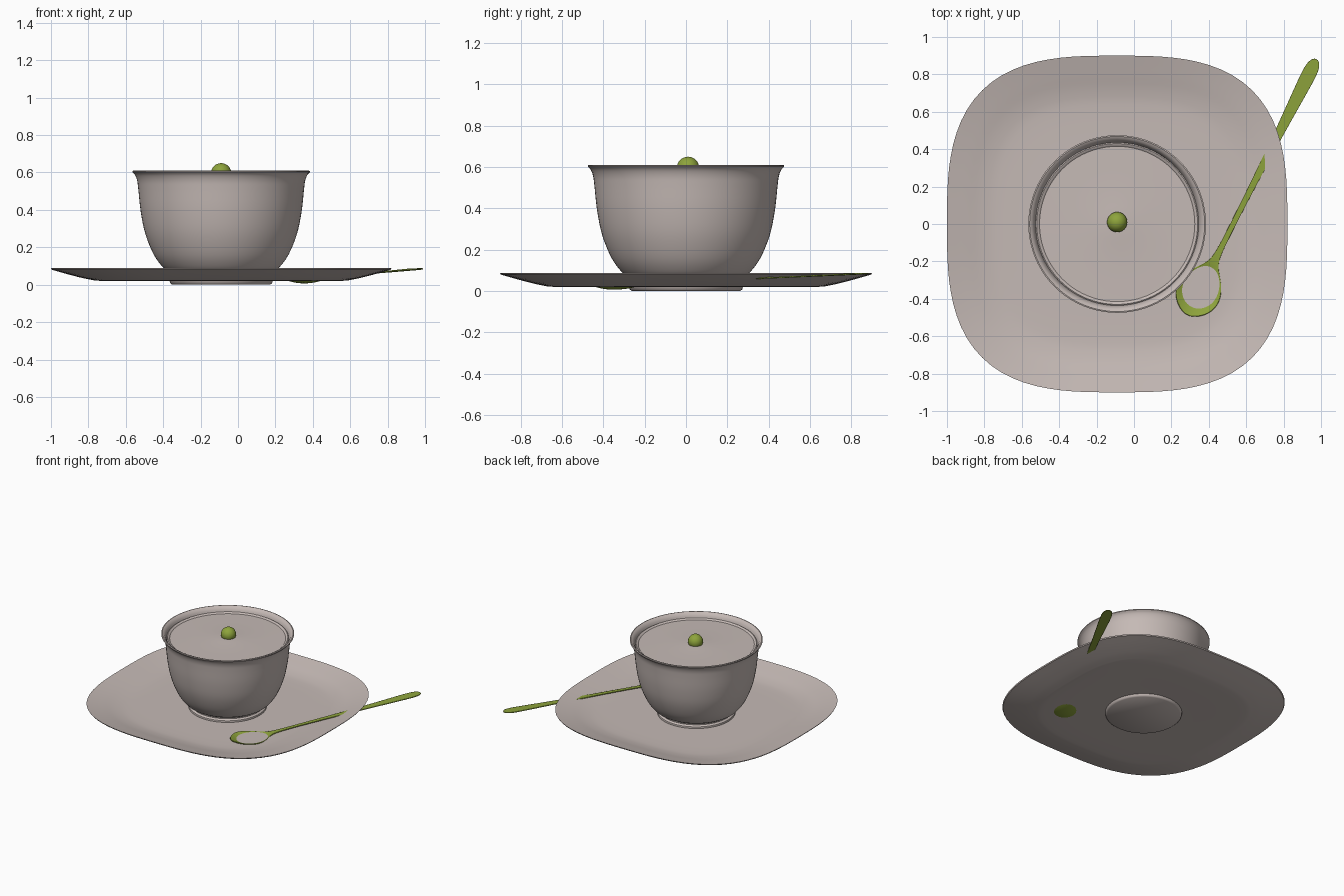
import bpy, bmesh, math
from mathutils import Vector

cube = bpy.data.objects.get("Cube")
if cube:
    bpy.data.objects.remove(cube, do_unlink=True)

CENTRE_X = -0.09


def material(name, rgb):
    m = bpy.data.materials.new(name)
    m.use_nodes = True
    m.diffuse_color = (*rgb, 1)
    m.node_tree.nodes["Principled BSDF"].inputs["Base Color"].default_value = (*rgb, 1)
    return m


porcelain = material("warm grey porcelain", (0.56, 0.49, 0.465))
green = material("leaf green", (0.27, 0.37, 0.045))


def finish(name, bm, mat, angle=40):
    bmesh.ops.recalc_face_normals(bm, faces=bm.faces)
    mesh = bpy.data.meshes.new(name)
    bm.to_mesh(mesh)
    bm.free()
    obj = bpy.data.objects.new(name, mesh)
    bpy.context.collection.objects.link(obj)
    mesh.materials.append(mat)
    bpy.ops.object.select_all(action="DESELECT")
    bpy.context.view_layer.objects.active = obj
    obj.select_set(True)
    bpy.ops.object.shade_smooth_by_angle(angle=math.radians(angle))
    return obj


def smooth_path(points, steps=4):
    """Catmull-Rom curve through the points."""
    pts = [Vector(p) for p in points]
    ext = [pts[0] * 2 - pts[1]] + pts + [pts[-1] * 2 - pts[-2]]
    out = []
    for a, b, c, d in zip(ext, ext[1:], ext[2:], ext[3:]):
        for i in range(steps):
            t = i / steps
            out.append(0.5 * (2 * b + (c - a) * t + (2 * a - 5 * b + 4 * c - d) * t ** 2
                              + (3 * b - a - 3 * c + d) * t ** 3))
    return out + [pts[-1]]


def loft(name, profile, outline, mat, angle=40):
    """Skin scaled copies of an outline; profile holds (scale, height)."""
    bm = bmesh.new()
    rings = [[bm.verts.new((CENTRE_X + x * r, y * r, z)) for x, y in outline]
             for r, z in profile]
    n = len(outline)
    for lo, hi in zip(rings, rings[1:]):
        for i in range(n):
            j = (i + 1) % n
            bm.faces.new((lo[i], lo[j], hi[j], hi[i]))
    bm.faces.new(rings[0])
    bm.faces.new(rings[-1])
    return finish(name, bm, mat, angle)


def superellipse(a, b, power, count=96):
    pts = []
    for i in range(count):
        t = 2 * math.pi * i / count
        c, s = math.cos(t), math.sin(t)
        r = (abs(c) ** power + abs(s) ** power) ** (-1 / power)
        pts.append((a * r * c, b * r * s))
    return pts


circle = superellipse(1, 1, 2, 80)

# Rounded square plate with a gently rising border
under = smooth_path([(0.3, 0.02), (0.68, 0.02), (0.78, 0.029), (0.89, 0.053), (0.995, 0.08)])
upper = smooth_path([(1.0, 0.088), (0.89, 0.064), (0.78, 0.041), (0.66, 0.032), (0.3, 0.032)])
loft("plate", under + upper, superellipse(0.91, 0.9, 3), porcelain)

# Cup: foot ring, round body, flared lip and inner wall
foot = [(0.262, 0), (0.272, 0.008), (0.28, 0.035), (0.278, 0.045), (0.265, 0.055), (0.267, 0.065)]
body = smooth_path([(0.275, 0.07), (0.31, 0.092), (0.36, 0.16), (0.405, 0.27), (0.43, 0.39),
                    (0.443, 0.51), (0.449, 0.555), (0.46, 0.585), (0.475, 0.602)])
inside = [(0.475, 0.608), (0.468, 0.61), (0.455, 0.604), (0.443, 0.585), (0.435, 0.56),
          (0.428, 0.5), (0.39, 0.29), (0.26, 0.1)]
loft("cup", foot + body + inside, circle, porcelain)

# Lid recessed in the cup, with a raised edge and a low central rise
loft("lid", [(0.42, 0.55), (0.436, 0.555), (0.436, 0.572), (0.43, 0.576), (0.422, 0.573),
             (0.415, 0.567), (0.3, 0.568), (0.18, 0.57), (0.1, 0.574), (0.03, 0.578)],
     circle, porcelain, 30)

# Round knob on the lid
bm = bmesh.new()
bmesh.ops.create_uvsphere(bm, u_segments=32, v_segments=16, radius=0.054)
bmesh.ops.translate(bm, verts=bm.verts, vec=(CENTRE_X, 0.01, 0.596))
finish("lid_knob", bm, green)

# Spoon: stations of (distance from tip, half width, edge height, dish depth)
stations = [(0, 0.015, 0.046, 0), (0.012, 0.05, 0.046, 0.004), (0.05, 0.094, 0.044, 0.018),
            (0.1, 0.118, 0.041, 0.029), (0.15, 0.12, 0.037, 0.029), (0.21, 0.1, 0.032, 0.02),
            (0.26, 0.065, 0.03, 0.008), (0.3, 0.032, 0.033, 0), (0.35, 0.014, 0.038, 0),
            (0.6, 0.014, 0.05, 0), (0.95, 0.02, 0.062, 0), (1.2, 0.029, 0.072, 0),
            (1.42, 0.04, 0.081, 0), (1.49, 0.038, 0.084, 0), (1.525, 0.02, 0.085, 0),
            (1.53, 0.006, 0.085, 0)]
tip = Vector((0.285, -0.485, 0))
along = Vector((0.69, 1.365, 0)).normalized()
across = Vector((along.y, -along.x, 0))
bm = bmesh.new()
rows = []
for s, half, edge, dish in [(a[0], a[1], a[2], a[3]) for a in stations]:
    row = []
    for k in range(-4, 5):
        v = k / 4
        z = edge - dish * (1 - v * v)
        row.append(bm.verts.new(tip + along * s + across * half * v + Vector((0, 0, z))))
    rows.append(row)
for a, b in zip(rows, rows[1:]):
    for i in range(len(a) - 1):
        bm.faces.new((a[i], a[i + 1], b[i + 1], b[i]))
spoon = finish("spoon", bm, green)
sub = spoon.modifiers.new("smooth", "SUBSURF")
sub.levels = sub.render_levels = 2
shell = spoon.modifiers.new("thickness", "SOLIDIFY")
shell.thickness = 0.006
shell.offset = 0
